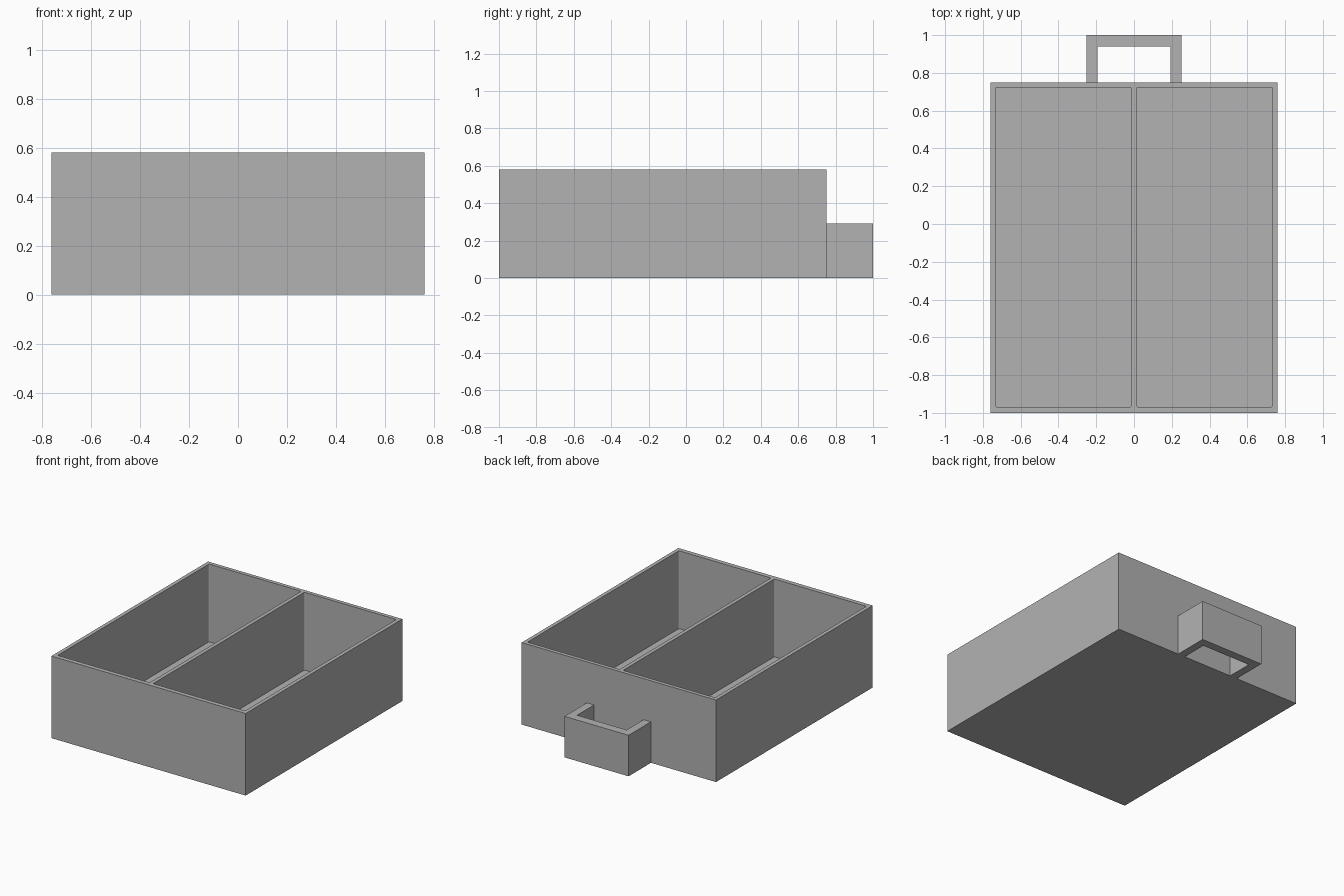
import bpy
import bmesh

cube = bpy.data.objects.get("Cube")
if cube:
    bpy.data.objects.remove(cube, do_unlink=True)

# Single grey plastic
grey = bpy.data.materials.new("plain_grey")
grey.use_nodes = True
colour = (0.448, 0.448, 0.448, 1)
grey.diffuse_color = colour
grey.node_tree.nodes["Principled BSDF"].inputs["Base Color"].default_value = colour


def prism(name, outline, z0, z1, corner=0):
    """Extrude a counter-clockwise outline, optionally rounding its upright edges."""
    bm = bmesh.new()
    base = bm.faces.new([bm.verts.new((x, y, z0)) for x, y in outline])
    top = bmesh.ops.extrude_face_region(bm, geom=[base])["geom"]
    for v in top:
        if isinstance(v, bmesh.types.BMVert):
            v.co.z = z1
    if corner:
        upright = [e for e in bm.edges if abs(e.verts[0].co.z - e.verts[1].co.z) > 0.1]
        bmesh.ops.bevel(bm, geom=upright, offset=corner, segments=4,
                        profile=0.5, affect='EDGES')
    bmesh.ops.recalc_face_normals(bm, faces=bm.faces)
    mesh = bpy.data.meshes.new(name)
    bm.to_mesh(mesh)
    bm.free()
    mesh.materials.append(grey)
    obj = bpy.data.objects.new(name, mesh)
    bpy.context.collection.objects.link(obj)
    return obj


def rect(x0, x1, y0, y1):
    return [(x0, y0), (x1, y0), (x1, y1), (x0, y1)]


HALF, FRONT, BACK, HEIGHT = 0.76, -1.0, 0.75, 0.58
WALL, FRONT_WALL, FLOOR = 0.027, 0.032, 0.03

# Tray body with two open compartments
tray = prism("tray", rect(-HALF, HALF, FRONT, BACK), 0, HEIGHT)
bpy.context.view_layer.objects.active = tray
for side in (-1, 1):
    xs = sorted((side * WALL / 2, side * (HALF - WALL)))
    pocket = prism("compartment_cutter",
                   rect(*xs, FRONT + FRONT_WALL, BACK - WALL),
                   FLOOR, HEIGHT + 0.1, corner=0.008)
    pocket.hide_render = True
    cut = tray.modifiers.new("compartment", 'BOOLEAN')
    cut.operation = 'DIFFERENCE'
    cut.solver = 'EXACT'
    cut.object = pocket
    bpy.ops.object.modifier_apply(modifier=cut.name)
    bpy.data.objects.remove(pocket, do_unlink=True)

# Squared loop handle on the back
OUTER, INNER, END, GRIP = 0.251, 0.194, 1.0, 0.06
prism("handle",
      [(-OUTER, BACK), (-INNER, BACK), (-INNER, END - GRIP), (INNER, END - GRIP),
       (INNER, BACK), (OUTER, BACK), (OUTER, END), (-OUTER, END)],
      0, HEIGHT / 2)
